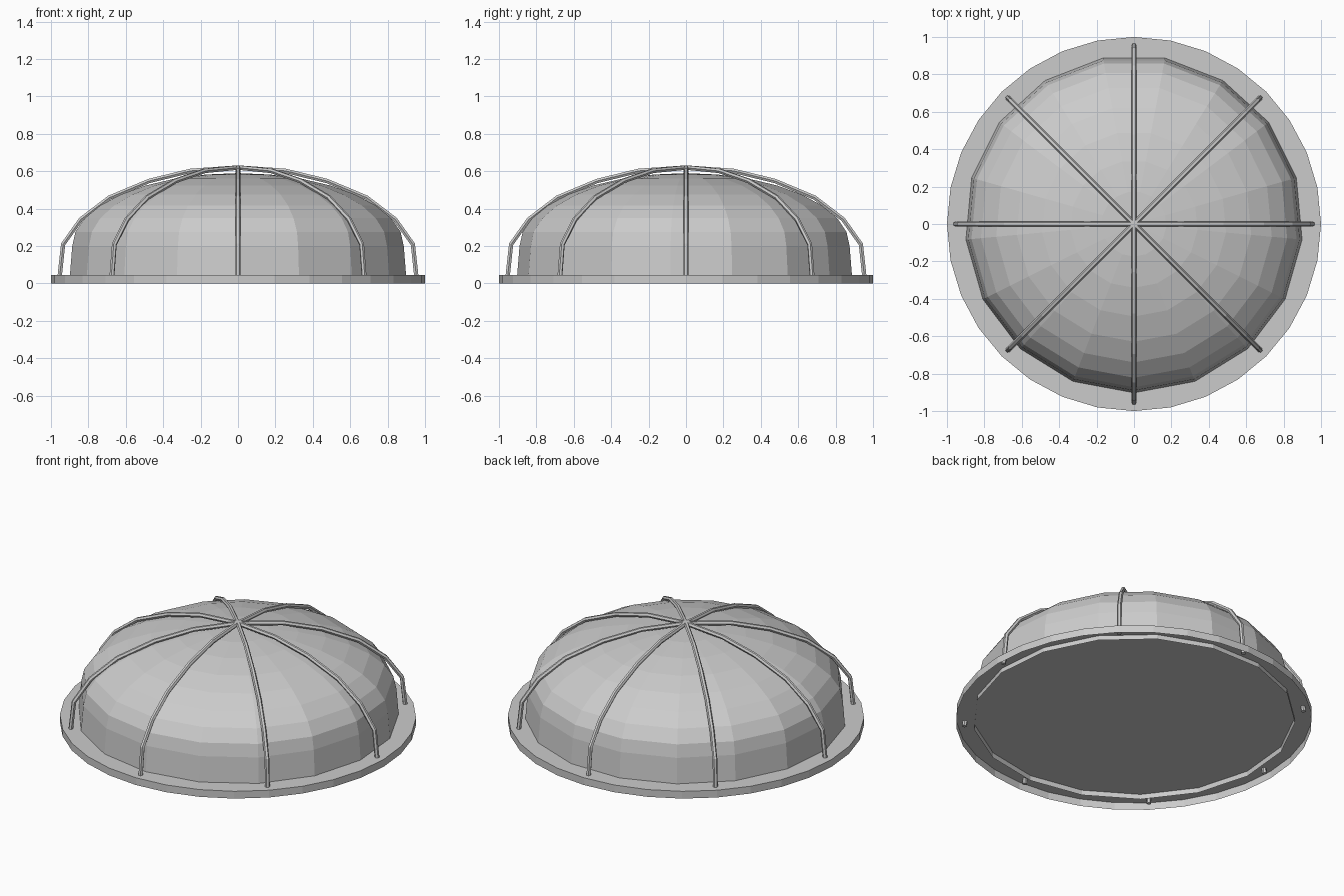
import bpy, bmesh
from math import sin, cos, pi, radians

cube = bpy.data.objects.get("Cube")
if cube:
    bpy.data.objects.remove(cube, do_unlink=True)

grey = bpy.data.materials.new("plain grey")
grey.use_nodes = True
grey.diffuse_color = (0.6, 0.6, 0.6, 1)
grey.node_tree.nodes["Principled BSDF"].inputs["Base Color"].default_value = (0.6, 0.6, 0.6, 1)


def add_object(name, mesh):
    mesh.materials.clear()
    mesh.materials.append(grey)
    obj = bpy.data.objects.new(name, mesh)
    bpy.context.collection.objects.link(obj)
    return obj


def lathe(name, profile, sides, start):
    """Flat-sided turned shell; a zero radius closes to a point."""
    bm = bmesh.new()
    rings = []
    for r, z in profile:
        count = sides if r > 0 else 1
        rings.append([bm.verts.new((r * cos(start + 2 * pi * i / sides),
                                    r * sin(start + 2 * pi * i / sides), z))
                      for i in range(count)])
    for low, high in zip(rings, rings[1:]):
        for i in range(sides):
            j = (i + 1) % sides
            if len(high) == 1:
                bm.faces.new((low[i], low[j], high[0]))
            else:
                bm.faces.new((low[i], low[j], high[j], high[i]))
    mesh = bpy.data.meshes.new(name)
    bm.to_mesh(mesh)
    bm.free()
    return add_object(name, mesh)


# Base plate: rim and top, open underneath
lathe("base_plate", [(1, 0), (1, 0.045), (0, 0.045)], 32, 0)

# Dome: slightly tapered wall, then a quarter ellipse
steps = 8
dome = [(0.905, 0.015)]
for k in range(steps):
    a = pi / 2 * k / steps
    dome.append((0.89 * cos(a), 0.2 + 0.39 * sin(a)))
dome.append((0, 0.59))
lathe("dome", dome, 17, -pi / 2)

# Guard: four bent rods crossing at the top
half = [(0.956, 0.015), (0.935, 0.21), (0.84, 0.343), (0.688, 0.459),
        (0.476, 0.548), (0.255, 0.602)]
arch = half + [(0, 0.62)] + [(-r, z) for r, z in reversed(half)]
for n in range(4):
    a = radians(45 * n)
    curve = bpy.data.curves.new("guard_path", "CURVE")
    curve.dimensions = "3D"
    curve.bevel_depth = 0.0135
    curve.bevel_resolution = 1
    curve.use_fill_caps = True
    spline = curve.splines.new("POLY")
    spline.points.add(len(arch) - 1)
    for point, (r, z) in zip(spline.points, arch):
        point.co = (r * cos(a), r * sin(a), z, 1)
    spline.use_smooth = False
    path = bpy.data.objects.new("guard_path", curve)
    bpy.context.collection.objects.link(path)
    bpy.context.view_layer.update()
    depsgraph = bpy.context.evaluated_depsgraph_get()
    mesh = bpy.data.meshes.new_from_object(path.evaluated_get(depsgraph))
    bpy.data.objects.remove(path, do_unlink=True)
    add_object(f"guard_rod_{n + 1}", mesh)
